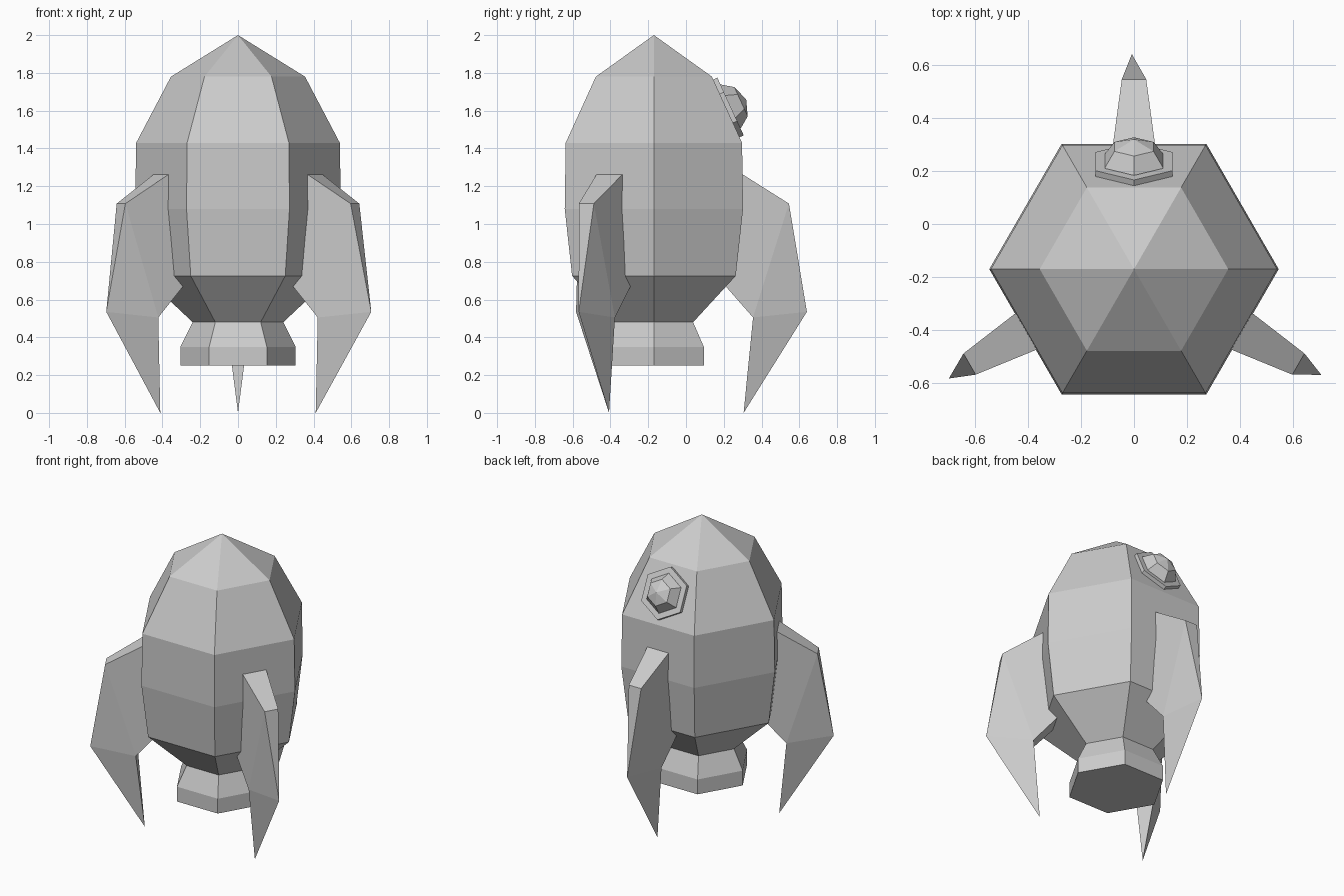
import bpy, bmesh
from math import cos, sin, pi, radians
from mathutils import Matrix, Vector

if "Cube" in bpy.data.objects:
    bpy.data.objects.remove(bpy.data.objects["Cube"])

AXIS = Vector((0, -0.17, 0))  # rocket axis


def make_object(name, verts, faces, matrix):
    mesh = bpy.data.meshes.new(name)
    mesh.from_pydata(verts, [], faces)
    bm = bmesh.new()
    bm.from_mesh(mesh)
    bmesh.ops.transform(bm, matrix=matrix, verts=bm.verts)
    bmesh.ops.remove_doubles(bm, verts=bm.verts, dist=1e-5)
    bmesh.ops.recalc_face_normals(bm, faces=bm.faces)
    bm.to_mesh(mesh)
    bm.free()
    obj = bpy.data.objects.new(name, mesh)
    bpy.context.collection.objects.link(obj)
    return obj


def hex_lathe(name, profile, matrix, turn=0.0):
    """Six-sided solid from (radius, height) rings; radius 0 makes a point."""
    verts = [(r * cos(i * pi / 3 + turn), r * sin(i * pi / 3 + turn), z)
             for r, z in profile for i in range(6)]
    faces = [(k * 6 + i, k * 6 + (i + 1) % 6, k * 6 + 6 + (i + 1) % 6, k * 6 + 6 + i)
             for k in range(len(profile) - 1) for i in range(6)]
    faces.append(tuple(range(5, -1, -1)))
    if profile[-1][0] > 0:
        faces.append(tuple(range(len(verts) - 6, len(verts))))
    return make_object(name, verts, faces, matrix)


# Hull and engine nozzle
on_axis = Matrix.Translation(AXIS)
hex_lathe("hull", [(0.24, 0.48), (0.50, 0.725), (0.545, 1.08), (0.539, 1.43),
                   (0.355, 1.78), (0, 2.0)], on_axis)
hex_lathe("nozzle", [(0.305, 0.25), (0.305, 0.35), (0.24, 0.48)], on_axis)

# Porthole on the sloping back face
normal = Vector((0, 0.909, 0.416)).normalized()
side = Vector((1, 0, 0))
up = normal.cross(side)
frame = Matrix((side, up, normal)).transposed().to_4x4()
window = Matrix.Translation((0, 0.214, 1.612)) @ frame
hex_lathe("window_frame", [(0.168, -0.01), (0.168, 0.024)], window, pi / 6)
hex_lathe("window_dome", [(0.127, 0.015), (0.127, 0.026), (0.085, 0.085), (0, 0.115)],
          window, pi / 6)

# Fins: (distance from axis, height, half thickness), root edge buried in the hull
pairs = [(0.39, 1.313, 0.09), (0.715, 1.108, 0.046), (0.525, 0.505, 0.065), (0.31, 0.75, 0.083)]
verts = [(r, s * t, z) for r, z, t in pairs for s in (-1, 1)]
verts += [(0.81, 0.008, 0.535), (0.475, 0, 0.0)]  # outer corner and foot
faces = [(0, 2, 3, 1), (2, 8, 3), (4, 5, 9), (4, 6, 7, 5), (0, 1, 7, 6), (8, 9, 5), (8, 4, 9)]
faces += [(0, 6, 4, 2), (2, 4, 8), (1, 3, 5, 7), (3, 8, 5)]
for i, angle in enumerate((90, 210, 330)):
    make_object(f"fin_{i + 1}", verts, faces, on_axis @ Matrix.Rotation(radians(angle), 4, 'Z'))
